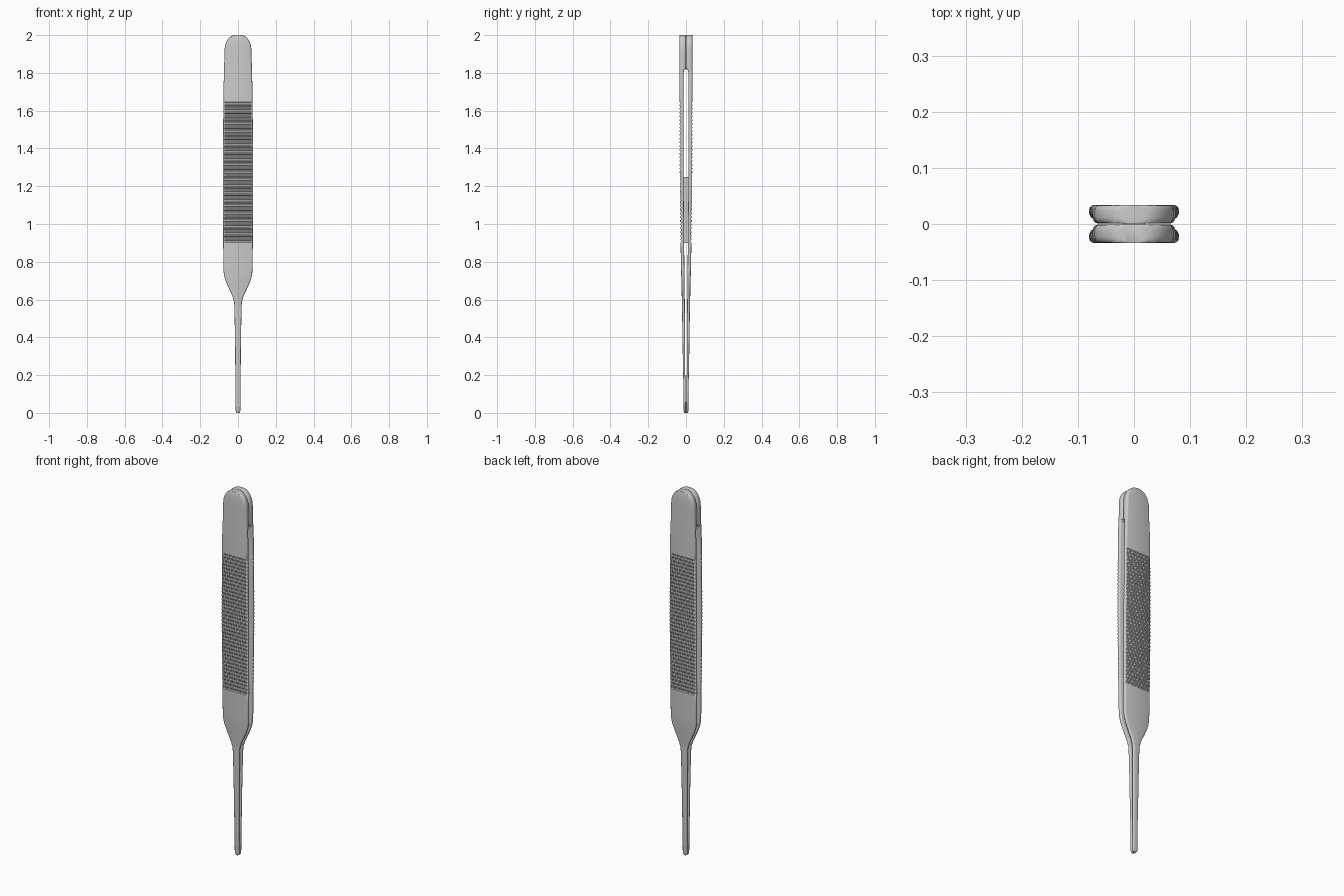
import bpy, bmesh
from math import sin, cos, pi, sqrt

if "Cube" in bpy.data.objects:
    bpy.data.objects.remove(bpy.data.objects["Cube"])


def interp(table, z):
    for (a, p), (b, q) in zip(table, table[1:]):
        if z <= b:
            return p + (q - p) * (z - a) / (b - a)
    return table[-1][1]


# profiles along the height: half width, inner face y, outer face y
WIDTH = [(0, .006), (.004, .010), (.012, .013), (.2, .014), (.4, .016), (.56, .019),
         (.59, .021), (.62, .030), (.66, .049), (.70, .066), (.73, .0745), (.76, .077),
         (.85, .078), (1.3, .080), (1.7, .077), (1.92, .071)]
INNER = [(0, .001), (.18, .002), (.2, .004), (.55, .006), (.9, .010), (1.25, .013),
         (1.80, .013), (1.815, .009), (1.822, .0005), (2, .0005)]
OUTER = [(0, .010), (.01, .0125), (.18, .0145), (.2, .0155), (.56, .021), (.8, .027),
         (1.1, .032), (1.4, .034), (2, .034)]
G0, G1, N = .90, 1.65, 38


def half_width(z):
    if z > 1.92:
        return .016 + .055 * sqrt(max(0, 1 - ((z - 1.92) / .08) ** 2))
    return interp(WIDTH, z)


def section(z, cut, s):
    w, yi, yo = half_width(z), interp(INNER, z), interp(OUTER, z) - cut
    r = min(.011, w * .5, (yo - yi) * .4)
    pts = []
    for cx, cy, a0 in ((w - r, yo - r, 0), (r - w, yo - r, 90),
                       (r - w, yi + r, 180), (w - r, yi + r, 270)):
        for k in range(4):
            a = (a0 + k * 30) * pi / 180
            pts.append((cx + r * cos(a), s * (cy + r * sin(a)), z))
    return pts


def arm(name, s):
    # smooth levels plus four levels for every grip groove
    levels = [(z, 0) for z in sorted({p[0] for t in (WIDTH, INNER, OUTER) for p in t})
              if not G0 - .001 < z < G1 + .001]
    levels += [(1.92 + .08 * sin(k * pi / 16), 0) for k in range(1, 8)]
    pitch = (G1 - G0) / N
    for i in range(N):
        z = G0 + i * pitch
        levels += [(z + pitch * f, c) for f, c in ((.1, 0), (.3, .004), (.6, .004), (.8, 0))]
    bm = bmesh.new()
    rings = [[bm.verts.new(p) for p in section(z, c, s)] for z, c in sorted(levels)]
    for a, b in zip(rings, rings[1:]):
        for k in range(16):
            j = (k + 1) % 16
            bm.faces.new((a[k], a[j], b[j], b[k]))
    bm.faces.new(rings[0])
    bm.faces.new(rings[-1])
    bmesh.ops.recalc_face_normals(bm, faces=bm.faces)
    me = bpy.data.meshes.new(name)
    bm.to_mesh(me)
    bm.free()
    ob = bpy.data.objects.new(name, me)
    bpy.context.collection.objects.link(ob)
    bpy.ops.object.select_all(action='DESELECT')
    ob.select_set(True)
    bpy.context.view_layer.objects.active = ob
    bpy.ops.object.shade_smooth_by_angle(angle=.6)


# two mirrored spring arms
arm("front_arm", -1)
arm("back_arm", 1)

# stop between the arms
bpy.ops.mesh.primitive_cube_add(size=1, location=(0, 0, 1.075))
stop = bpy.context.object
stop.name = "inner_stop"
stop.scale = (.04, .024, .35)
